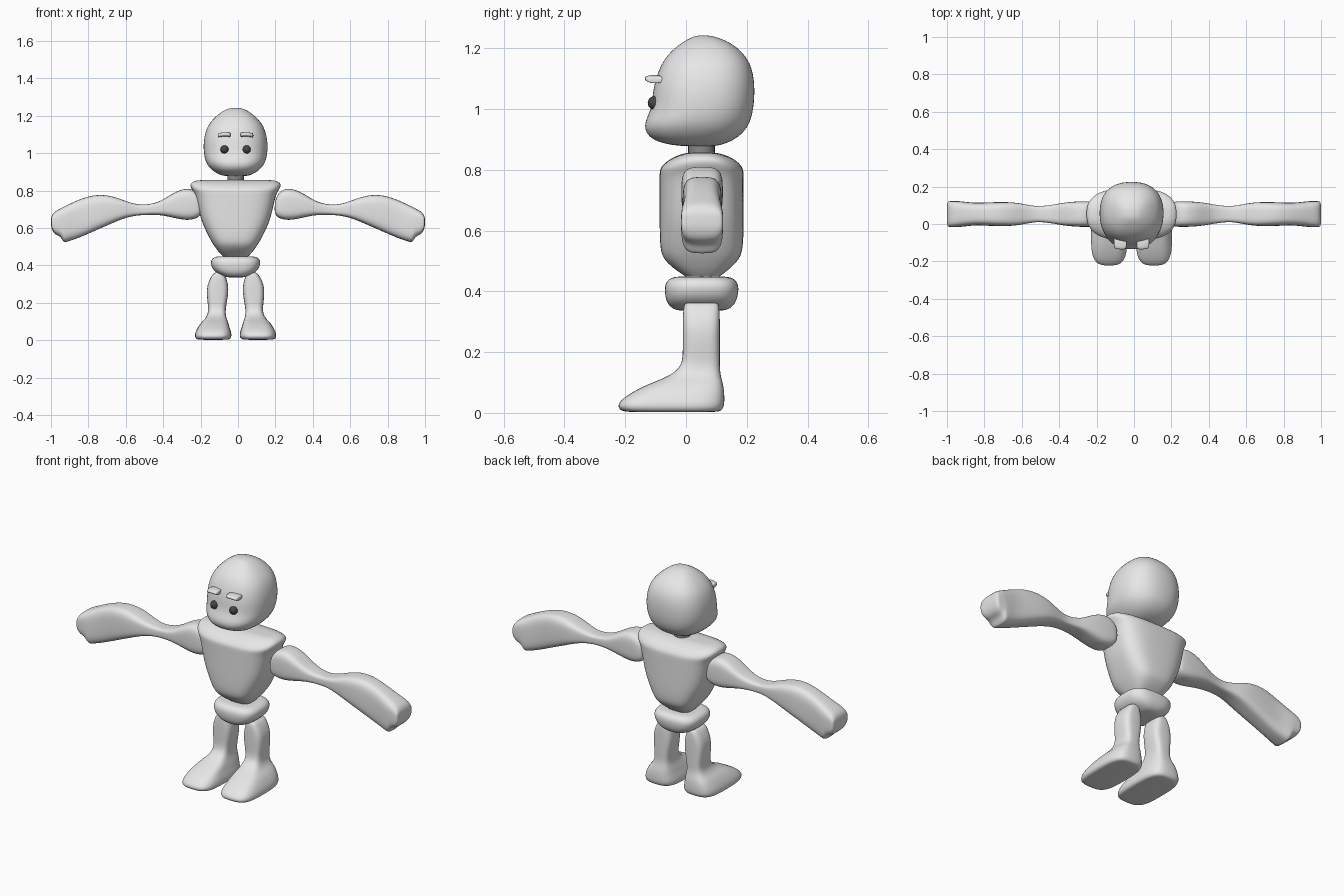
import bpy, bmesh, math
from mathutils import Vector

CX = -0.013   # centre line of the body


def material(name, v):
    m = bpy.data.materials.new(name)
    m.diffuse_color = (v, v, v, 1)
    return m


LIGHT = material("light_grey", 0.8)
MID = material("mid_grey", 0.25)
DARK = material("dark_grey", 0.06)


def finish(bm, name, mat, subsurf=2):
    bmesh.ops.recalc_face_normals(bm, faces=bm.faces)
    me = bpy.data.meshes.new(name)
    bm.to_mesh(me)
    bm.free()
    me.materials.append(mat)
    for p in me.polygons:
        p.use_smooth = True
    ob = bpy.data.objects.new(name, me)
    bpy.context.collection.objects.link(ob)
    if subsurf:
        s = ob.modifiers.new("smooth", "SUBSURF")
        s.levels = s.render_levels = subsurf
    return ob


def loft(name, sections, power, mat, place, n=20):
    """Skin superellipse sections (t, u0, u1, v0, v1); place maps (t, u, v) to xyz."""
    bm = bmesh.new()
    rings = []
    for t, u0, u1, v0, v1 in sections:
        ring = []
        for i in range(n):
            a = 2 * math.pi * (i + 0.5) / n
            c, s = math.cos(a), math.sin(a)
            u = math.copysign(abs(c) ** (2 / power), c)
            v = math.copysign(abs(s) ** (2 / power), s)
            ring.append(bm.verts.new(place(t, (u0 + u1) / 2 + u * (u1 - u0) / 2,
                                           (v0 + v1) / 2 + v * (v1 - v0) / 2)))
        rings.append(ring)
    for a, b in zip(rings, rings[1:]):
        for i in range(n):
            j = (i + 1) % n
            bm.faces.new((a[i], a[j], b[j], b[i]))
    bm.faces.new(rings[0][::-1])
    bm.faces.new(rings[-1])
    return finish(bm, name, mat)


def upright(name, rows, power, mat=LIGHT, side=1):
    """Rows of (z, centre x, half width, y front, y back), optionally mirrored."""
    secs = [(z, c - h, c + h, y0, y1) for z, c, h, y0, y1 in rows]
    return loft(name, secs, power, mat, lambda z, x, y: Vector((CX + side * x, y, z)))


# Head with a muzzle bulge low at the front
upright("head", [
    (0.877, 0, 0.05, 0.00, 0.09), (0.882, 0, 0.08, -0.06, 0.12),
    (0.90, 0, 0.117, -0.117, 0.165), (0.93, 0, 0.148, -0.138, 0.198),
    (0.96, 0, 0.164, -0.137, 0.214), (1.00, 0, 0.172, -0.116, 0.224),
    (1.05, 0, 0.174, -0.112, 0.228), (1.10, 0, 0.167, -0.102, 0.226),
    (1.15, 0, 0.150, -0.082, 0.214), (1.19, 0, 0.115, -0.052, 0.185),
    (1.22, 0, 0.078, -0.012, 0.145), (1.237, 0, 0.045, 0.02, 0.10),
    (1.242, 0, 0.02, 0.04, 0.075)], 2.4)

# Neck
bm = bmesh.new()
bmesh.ops.create_cone(bm, cap_ends=True, segments=24, radius1=0.044, radius2=0.044, depth=0.1)
bmesh.ops.translate(bm, verts=bm.verts, vec=(CX, 0.051, 0.87))
neck = finish(bm, "neck", MID, 0)

# Torso, tapering to the waist
upright("torso", [
    (0.43, 0, 0.045, 0.02, 0.09), (0.445, 0, 0.065, 0.005, 0.105),
    (0.47, 0, 0.09, -0.035, 0.14), (0.50, 0, 0.112, -0.070, 0.172),
    (0.53, 0, 0.132, -0.086, 0.188), (0.60, 0, 0.168, -0.088, 0.191),
    (0.65, 0, 0.188, -0.088, 0.191), (0.72, 0, 0.205, -0.088, 0.191),
    (0.78, 0, 0.218, -0.088, 0.191), (0.805, 0, 0.235, -0.088, 0.190),
    (0.825, 0, 0.245, -0.068, 0.173), (0.842, 0, 0.241, -0.042, 0.148),
    (0.855, 0, 0.215, -0.005, 0.11), (0.857, 0, 0.17, 0.02, 0.08)], 3.2)

# Pelvis band
upright("pelvis", [
    (0.335, 0, 0.04, -0.02, 0.12), (0.342, 0, 0.065, -0.045, 0.145),
    (0.36, 0, 0.104, -0.063, 0.163), (0.385, 0, 0.127, -0.070, 0.172),
    (0.415, 0, 0.135, -0.072, 0.175), (0.435, 0, 0.128, -0.064, 0.167),
    (0.447, 0, 0.11, -0.045, 0.148), (0.449, 0, 0.08, -0.02, 0.12)], 3)

LEG = [
    (0.002, 0.120, 0.075, -0.19, 0.10), (0.006, 0.120, 0.092, -0.215, 0.118),
    (0.022, 0.120, 0.100, -0.228, 0.127), (0.045, 0.119, 0.096, -0.214, 0.128),
    (0.07, 0.117, 0.085, -0.175, 0.127), (0.095, 0.112, 0.073, -0.125, 0.123),
    (0.115, 0.105, 0.058, -0.07, 0.117), (0.14, 0.101, 0.048, -0.028, 0.112),
    (0.17, 0.099, 0.047, -0.012, 0.112), (0.21, 0.098, 0.053, -0.011, 0.112),
    (0.26, 0.096, 0.059, -0.011, 0.112), (0.30, 0.095, 0.055, -0.011, 0.112),
    (0.335, 0.092, 0.042, -0.010, 0.111), (0.358, 0.088, 0.03, -0.006, 0.108),
    (0.363, 0.086, 0.02, 0.00, 0.10)]

# Arm: x, z bottom, z top, half depth
ARM = [
    (0.196, 0.69, 0.715, 0.045), (0.200, 0.672, 0.752, 0.058), (0.215, 0.654, 0.787, 0.067),
    (0.245, 0.644, 0.809, 0.069), (0.285, 0.642, 0.812, 0.069), (0.335, 0.652, 0.794, 0.066),
    (0.385, 0.664, 0.762, 0.060), (0.435, 0.671, 0.734, 0.050), (0.51, 0.670, 0.722, 0.040),
    (0.57, 0.663, 0.733, 0.050), (0.63, 0.644, 0.757, 0.062), (0.69, 0.617, 0.776, 0.065),
    (0.76, 0.587, 0.779, 0.064), (0.82, 0.560, 0.764, 0.061), (0.87, 0.540, 0.744, 0.062),
    (0.91, 0.527, 0.725, 0.067), (0.930, 0.521, 0.715, 0.069), (0.941, 0.540, 0.709, 0.070),
    (0.955, 0.557, 0.702, 0.070), (0.980, 0.566, 0.688, 0.070), (0.994, 0.588, 0.672, 0.068),
    (1.0, 0.615, 0.652, 0.060)]

for side, label in ((1, "right"), (-1, "left")):
    upright(label + "_leg", LEG, 3.4, side=side)
    loft(label + "_arm", [(x, 0.053 - d, 0.053 + d, b, t) for x, b, t, d in ARM], 3.6, LIGHT,
         lambda x, y, z, s=side: Vector((s * x, y, z)))

    # Eye
    bm = bmesh.new()
    bmesh.ops.create_uvsphere(bm, u_segments=20, v_segments=12, radius=0.022)
    bmesh.ops.translate(bm, verts=bm.verts, vec=(CX + side * 0.059, -0.104, 1.02))
    finish(bm, label + "_eye", DARK, 0)

    # Brow: small arched bar
    loft(label + "_brow", [(x, -0.137 + 0.01 * i, -0.07, 1.087 + k, 1.110 + k)
                           for x, i, k in ((0.026, 1, 0), (0.032, 0, 0), (0.06, 0, 0.003),
                                           (0.088, 0.3, -0.002), (0.095, 1.5, -0.004))],
         2.6, LIGHT, lambda x, y, z, s=side: Vector((CX + s * x, y, z)), 12)

# Keep the rims of the neck crisp
for p in neck.data.polygons:
    p.use_smooth = len(p.vertices) == 4
